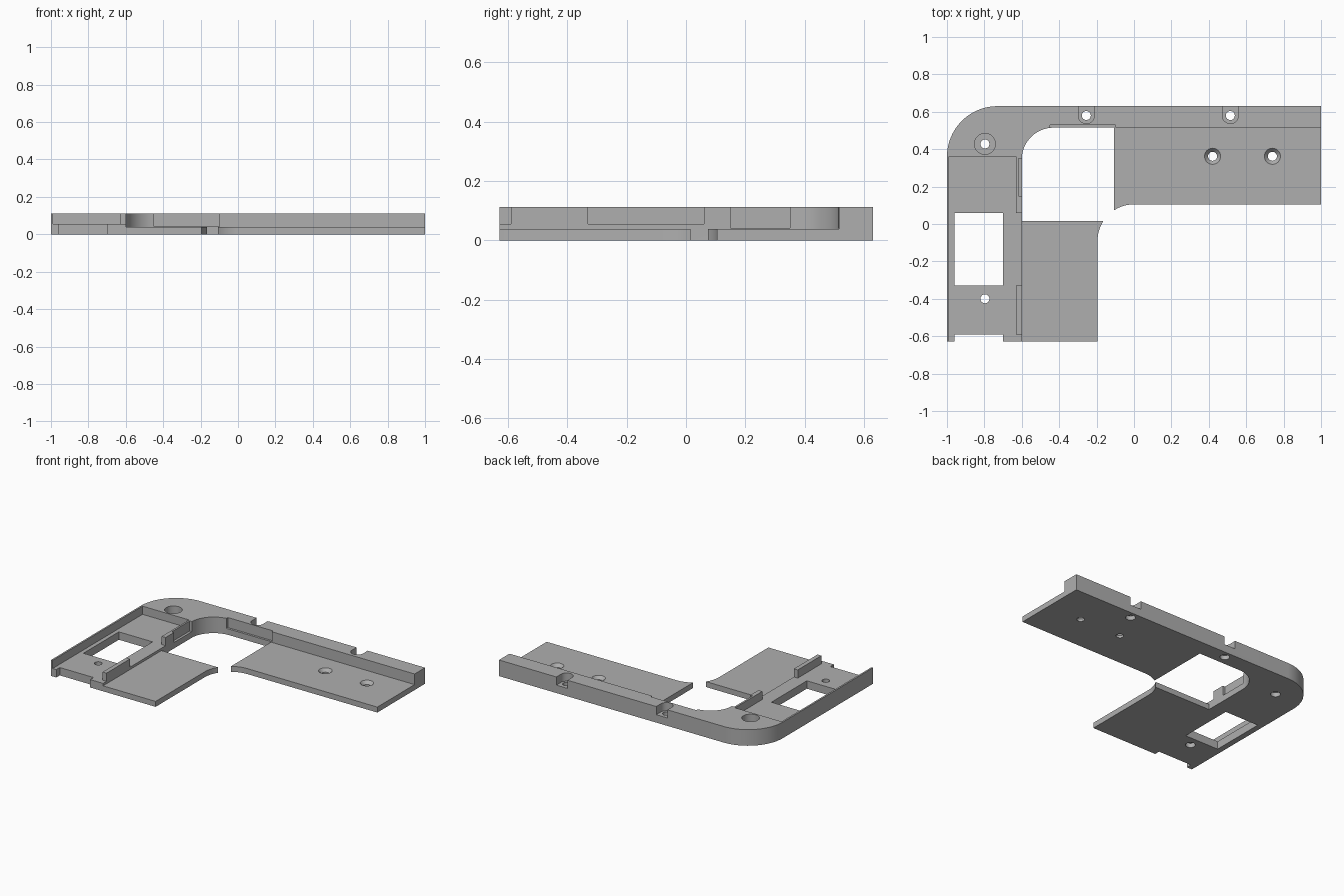
import bpy, bmesh
from math import sin, cos, radians

if "Cube" in bpy.data.objects:
    bpy.data.objects.remove(bpy.data.objects["Cube"], do_unlink=True)

TOP, PLATE, FLOOR = 0.112, 0.038, 0.055   # rim, thin plate and channel heights
HIGH, LOW = 0.2, -0.1                     # cutter overshoot

grey = bpy.data.materials.new("plain grey")
grey.use_nodes = True
grey.diffuse_color = (0.43, 0.43, 0.43, 1)
grey.node_tree.nodes["Principled BSDF"].inputs["Base Color"].default_value = grey.diffuse_color


def arc(cx, cy, r, a0, a1, steps=24):
    angles = [radians(a0 + (a1 - a0) * i / steps) for i in range(steps + 1)]
    return [(cx + r * cos(a), cy + r * sin(a)) for a in angles]


def make_object(name, bm):
    bmesh.ops.recalc_face_normals(bm, faces=bm.faces)
    mesh = bpy.data.meshes.new(name)
    bm.to_mesh(mesh)
    bm.free()
    mesh.materials.append(grey)
    obj = bpy.data.objects.new(name, mesh)
    bpy.context.collection.objects.link(obj)
    return obj


def prism(name, outline, z0, z1):
    bm = bmesh.new()
    face = bm.faces.new([bm.verts.new((x, y, z0)) for x, y in outline])
    top = bmesh.ops.extrude_face_region(bm, geom=[face])["geom"]
    moved = [v for v in top if isinstance(v, bmesh.types.BMVert)]
    bmesh.ops.translate(bm, verts=moved, vec=(0, 0, z1 - z0))
    return make_object(name, bm)


def cone(name, x, y, r0, r1, z0, z1):
    bm = bmesh.new()
    bmesh.ops.create_cone(bm, cap_ends=True, segments=32, radius1=r0, radius2=r1, depth=z1 - z0)
    bmesh.ops.translate(bm, verts=bm.verts, vec=(x, y, (z0 + z1) / 2))
    return make_object(name, bm)


def cut(tool):
    tool.hide_render = True
    mod = frame.modifiers.new("cut", 'BOOLEAN')
    mod.operation, mod.solver, mod.object = 'DIFFERENCE', 'EXACT', tool
    bpy.context.view_layer.objects.active = frame
    bpy.ops.object.modifier_apply(modifier=mod.name)
    bpy.data.objects.remove(tool, do_unlink=True)


def cut_box(x0, x1, y0, y1, z0):
    cut(prism("box_cutter", [(x0, y0), (x1, y0), (x1, y1), (x0, y1)], z0, HIGH))


# Whole frame outline: rounded outer corner, rounded inner corner, scooped plate ends
outline = [(-1, -0.628)]
outline += arc(-0.73, 0.36, 0.27, 180, 90)
outline += [(1, 0.63), (1, 0.105)]
outline += arc(0, -0.09, 0.195, 90, 123, 10)
outline += [(-0.106, 0.515)]
outline += arc(-0.43, 0.345, 0.17, 90, 180)
outline += [(-0.6, 0.015)]
outline += arc(0, -0.09, 0.195, 147.5, 180, 10)
outline += [(-0.195, -0.628)]
frame = prism("bezel_frame", outline, 0, TOP)

# Shallow recesses in the inner walls
cut_box(-0.45, -0.1, 0.48, 0.53, 0.042)
cut_box(-0.617, -0.58, 0.15, 0.35, 0.042)

# Thin plates
cut_box(-0.15, 1.1, 0, 0.515, PLATE)
cut_box(-0.6, -0.1, -0.7, 0.016, PLATE)

# Side channel and the gaps between its inner tabs
cut_box(-0.988, -0.63, -0.7, 0.36, FLOOR)
cut_box(-0.65, -0.59, -0.33, 0.06, FLOOR)
cut_box(-0.65, -0.59, -0.7, -0.59, FLOOR)

# Window and end notch through the channel floor
cut_box(-0.96, -0.70, -0.33, 0.06, LOW)
cut_box(-0.96, -0.70, -0.7, -0.59, LOW)

# U-shaped screw pockets along the back edge
for x in (-0.255, 0.515):
    pocket = [(x + 0.043, 0.7), (x - 0.043, 0.7)] + arc(x, 0.58, 0.043, 180, 360)
    cut(prism("pocket_cutter", pocket, FLOOR, HIGH))

# Counterbored corner hole
cut(cone("counterbore", -0.797, 0.428, 0.056, 0.056, FLOOR, HIGH))

# Screw holes, wider underneath
for x, y in ((-0.797, 0.428), (-0.797, -0.4), (-0.255, 0.58), (0.515, 0.58)):
    cut(cone("hole", x, y, 0.024, 0.024, LOW, HIGH))
    cut(cone("underside_bore", x, y, 0.031, 0.031, LOW, 0.03))

# Countersunk holes in the thin plate
for x in (0.42, 0.74):
    cut(cone("hole", x, 0.362, 0.024, 0.024, LOW, HIGH))
    cut(cone("countersink", x, 0.362, 0.02, 0.044, 0.012, PLATE + 0.001))

# Smooth curves, sharp edges
bpy.ops.object.select_all(action='DESELECT')
frame.select_set(True)
bpy.context.view_layer.objects.active = frame
bpy.ops.object.shade_smooth_by_angle(angle=radians(30))
